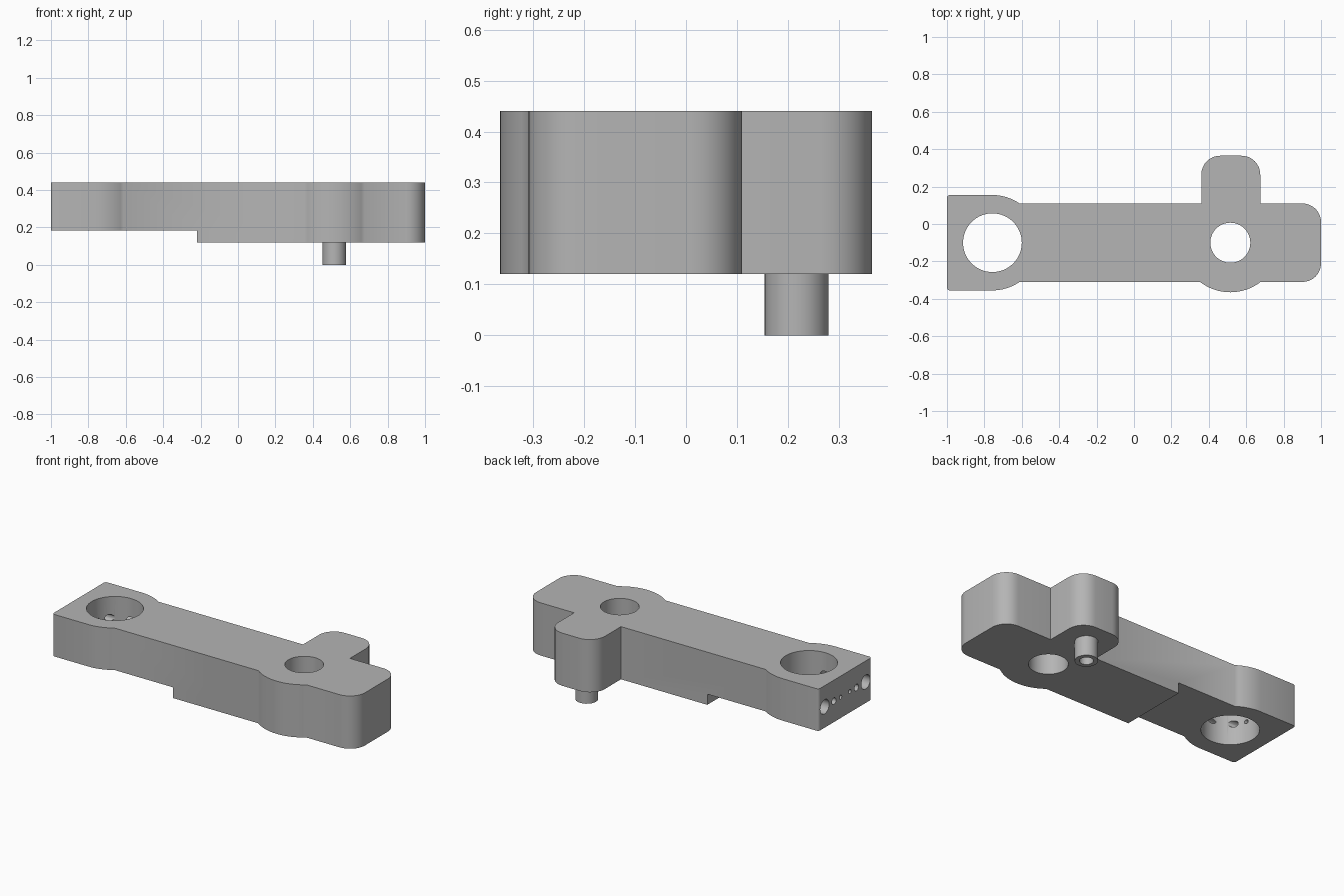
import bpy, bmesh
from math import sin, cos, radians, pi, asin, degrees
from mathutils import Matrix, Vector

cube = bpy.data.objects.get("Cube")
if cube:
    bpy.data.objects.remove(cube, do_unlink=True)

grey = bpy.data.materials.new("satin grey")
grey.use_nodes = True
grey.diffuse_color = (0.46, 0.46, 0.46, 1)
grey.node_tree.nodes["Principled BSDF"].inputs["Base Color"].default_value = grey.diffuse_color

TOP, BOTTOM, MID = 0.44, 0.12, -0.10       # body heights and centre line in y
BORE_X, HOLE_X = -0.757, 0.515             # centres of the two through holes


def make_object(name, bm):
    bmesh.ops.recalc_face_normals(bm, faces=bm.faces)
    mesh = bpy.data.meshes.new(name)
    bm.to_mesh(mesh)
    bm.free()
    mesh.materials.append(grey)
    obj = bpy.data.objects.new(name, mesh)
    bpy.context.collection.objects.link(obj)
    return obj


def prism(name, points, low, high):
    bm = bmesh.new()
    face = bm.faces.new([bm.verts.new((x, y, low)) for x, y in points])
    new = bmesh.ops.extrude_face_region(bm, geom=[face])["geom"]
    verts = [v for v in new if isinstance(v, bmesh.types.BMVert)]
    bmesh.ops.translate(bm, verts=verts, vec=(0, 0, high - low))
    return make_object(name, bm)


def cylinder(name, start, end, radius, sides=48):
    start, end = Vector(start), Vector(end)
    axis = end - start
    turn = axis.to_track_quat('Z', 'Y').to_matrix().to_4x4()
    bm = bmesh.new()
    bmesh.ops.create_cone(bm, cap_ends=True, segments=sides, radius1=radius, radius2=radius,
                          depth=axis.length,
                          matrix=Matrix.Translation((start + end) / 2) @ turn)
    return make_object(name, bm)


def arc(cx, cy, r, a, b, steps=8):
    angles = [radians(a + (b - a) * i / steps) for i in range(steps + 1)]
    return [(cx + r * cos(t), cy + r * sin(t)) for t in angles]


def carve(target, cutters):
    for cutter in cutters:
        cutter.hide_render = True
        mod = target.modifiers.new("cut", 'BOOLEAN')
        mod.operation, mod.solver, mod.object = 'DIFFERENCE', 'EXACT', cutter
    graph = bpy.context.evaluated_depsgraph_get()
    mesh = bpy.data.meshes.new_from_object(target.evaluated_get(graph))
    target.modifiers.clear()
    target.data = mesh
    for cutter in cutters:
        bpy.data.objects.remove(cutter, do_unlink=True)


def smooth(obj):
    bpy.ops.object.select_all(action='DESELECT')
    obj.select_set(True)
    bpy.context.view_layer.objects.active = obj
    bpy.ops.object.shade_smooth_by_angle(angle=radians(42))


# Outline of the arm, anticlockwise from the bulge at the bored end
half, boss, bulge = 0.21, 0.255, 0.265
a1 = degrees(asin(half / boss))
a2 = degrees(asin(half / bulge))
front, back = MID - half, MID + half
outline = (
    arc(BORE_X, MID, boss, -90, -a1)
    + arc(HOLE_X, MID, bulge, a2 - 180, -a2, 16)
    + arc(0.9, front + 0.1, 0.1, -90, 0)
    + arc(0.9, back - 0.1, 0.1, 0, 90)
    + [(0.675, back)]
    + arc(0.575, 0.265, 0.1, 0, 90)
    + arc(0.46, 0.265, 0.1, 90, 180)
    + [(0.36, back)]
    + arc(BORE_X, MID, boss, a1, 90)
    + arc(-0.985, MID + boss - 0.015, 0.015, 90, 180, 3)
    + arc(-0.985, MID - boss + 0.015, 0.015, 180, 270, 3)
)
body = prism("arm_body", outline, BOTTOM, TOP)

# Step under the bored end and the two through holes
step = prism("step_cutter", [(-1.2, -0.6), (-0.22, -0.6), (-0.22, 0.6), (-1.2, 0.6)], 0, 0.185)
cutters = [step,
           cylinder("bore_cutter", (BORE_X, MID, 0), (BORE_X, MID, 0.6), 0.157, 64),
           cylinder("hole_cutter", (HOLE_X, MID, 0), (HOLE_X, MID, 0.6), 0.107)]

# Row of end holes, mirrored about the centre line
for side in (-1, 1):
    for offset, radius, reach in ((0.197, 0.043, -0.72), (0.108, 0.02, -0.8), (0.045, 0.012, -0.85)):
        y = MID + side * offset
        cutters.append(cylinder("end_hole_cutter", (-1.1, y, 0.312), (reach, y, 0.312), radius, 24))
carve(body, cutters)
smooth(body)

# Hollow pin under the side tab
pin = cylinder("tab_pin", (HOLE_X, 0.217, 0), (HOLE_X, 0.217, BOTTOM), 0.063, 24)
carve(pin, [cylinder("pin_cutter", (HOLE_X, 0.217, -0.1), (HOLE_X, 0.217, 0.1), 0.038, 24)])
smooth(pin)
